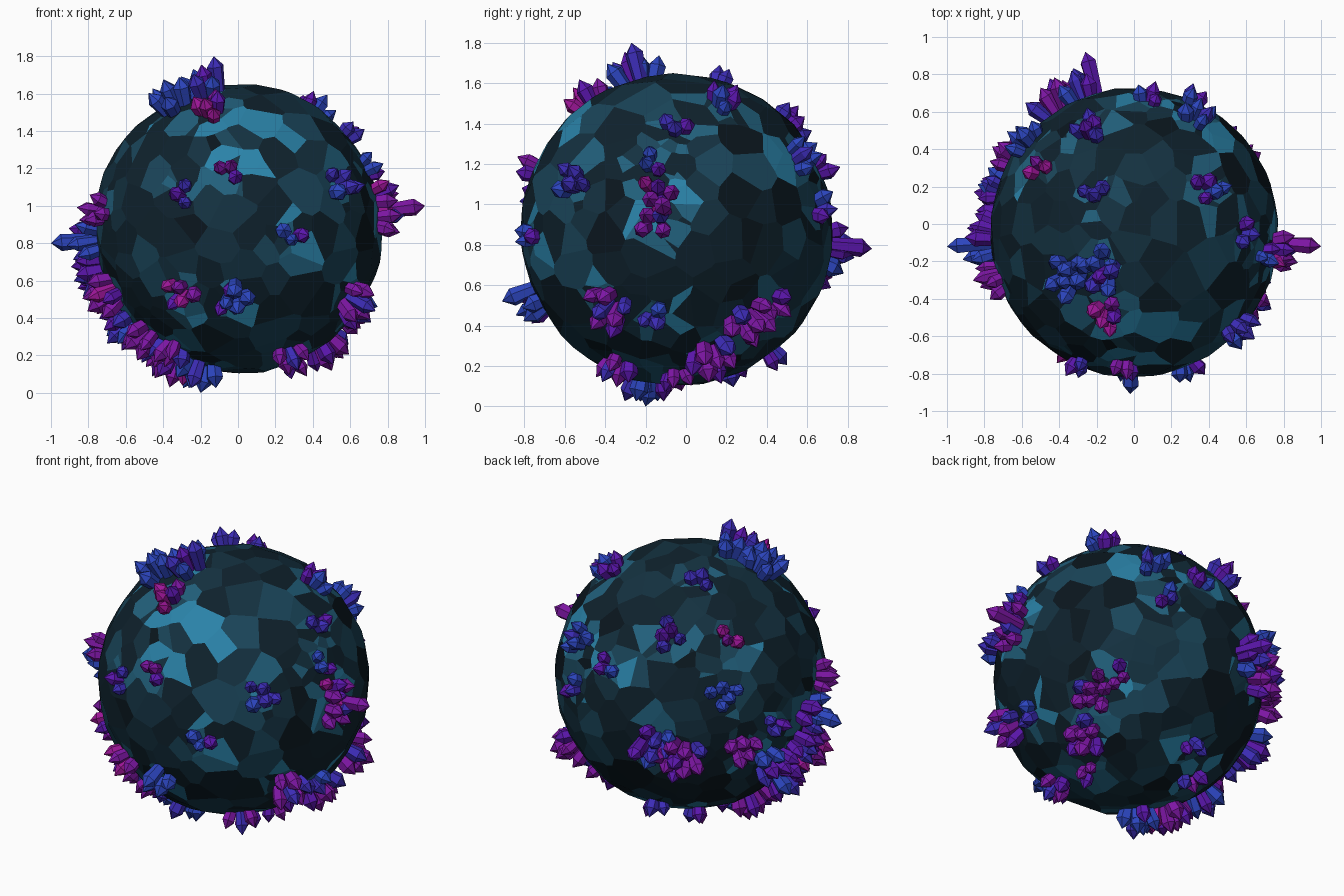
import bpy, bmesh, math, random
from mathutils import Vector

if "Cube" in bpy.data.objects:
    bpy.data.objects.remove(bpy.data.objects["Cube"])

random.seed(11)
C = Vector((0, -0.045, 0.875))   # rock centre
R = 0.768                        # rock radius


def material(name, rgb):
    m = bpy.data.materials.new(name)
    m.diffuse_color = (*rgb, 1)
    m.use_nodes = True
    m.node_tree.nodes["Principled BSDF"].inputs["Base Color"].default_value = m.diffuse_color
    return m


# Rock shades run dark teal to pale cyan, gem shades run blue to magenta
ROCK = [material("rock_%d" % i, (.003 * 1.5 ** i, .008 * 1.95 ** i, .013 * 1.98 ** i)) for i in range(6)]
GEM = [material("gem_%d" % i, (.025 + .02 * i * i, max(.008, .06 - .035 * i), .52 - .05 * i)) for i in range(5)]

# Cluster kinds: crystal count and length; hues: first gem shade
SIZES = {"small": (3, .10), "medium": (5, .125), "large": (7, .16), "huge": (9, .19)}
HUES = {"blue": [0, 0, 0, 1, 2], "indigo": [0, 1, 1, 2, 2], "violet": [1, 2, 3, 3, 3], "magenta": [2, 3, 3, 4, 4]}

# Clusters: longitude (0 front, 90 right) and latitude in degrees
CLUSTERS = [
    # front
    (-4, 24, "small", "violet"), (-23, 13, "small", "indigo"), (22, -3, "small", "indigo"),
    (47, 17, "medium", "indigo"), (-25, -26, "medium", "magenta"), (-3, -28, "medium", "blue"),
    # right
    (62, -28, "large", "violet"), (81, -33, "small", "indigo"), (80, 24, "small", "indigo"),
    (83, 13, "medium", "magenta"), (83, 4, "medium", "violet"), (90, 40, "small", "indigo"),
    (123, -34, "large", "violet"), (136, -28, "small", "violet"),
    # top
    (-57, 58, "large", "blue"), (-42, 70, "large", "blue"), (-19, 54, "medium", "magenta"),
    (119, 54, "medium", "indigo"), (-136, 68, "small", "indigo"), (-124, 38, "small", "magenta"),
    # back
    (-156, 41, "medium", "indigo"), (150, 27, "medium", "blue"), (174, 22, "small", "blue"),
    (157, 8, "small", "blue"), (-149, -11, "huge", "violet"), (-160, -6, "large", "indigo"),
    (-130, 15, "medium", "blue"), (-122, -10, "medium", "violet"), (-171, -52, "small", "indigo"),
    # left
    (-72, 7, "medium", "magenta"), (-106, -21, "large", "indigo"), (-107, -3, "small", "indigo"),
    # underside
    (-138, -62, "small", "violet"), (42, -58, "medium", "violet"), (87, -67, "small", "violet"),
    (111, -51, "large", "violet"), (-52, -54, "medium", "violet")]

# Long crystals that set the outline: tip point and gem shade
SPIKES = [((-1, -.12, .80), 0), ((1, -.12, 1.0), 3), ((-.13, -.27, 1.80), 1),
          ((-.26, .92, .78), 2), ((-.02, -.91, .52), 0), ((-.20, -.20, 0), 0)]
LOW, HIGH = (-.98, -.89, .02), (.975, .90, 1.78)


def direction(lon, lat):
    a, b = math.radians(lon), math.radians(lat)
    return Vector((math.sin(a) * math.cos(b), -math.cos(a) * math.cos(b), math.sin(b)))


def rand_dir():
    return Vector([random.gauss(0, 1) for _ in range(3)]).normalized()


def frame(d):
    t = d.orthogonal().normalized()
    return t, d.cross(t)


def add_crystal(bm, base, axis, length, r, mat):
    """Six-sided crystal flaring to a shoulder, then a short pointed tip."""
    u, v = frame(axis)
    spin = random.uniform(0, math.pi / 3)
    shoulder = max(length * .55, length - .055)
    rings = []
    for h, k in ((-.05, .7), (shoulder, 1)):
        rings.append([bm.verts.new(base + axis * h + (u * math.cos(spin + i * math.pi / 3)
                      + v * math.sin(spin + i * math.pi / 3)) * r * k) for i in range(6)])
    tip = bm.verts.new(base + axis * length)
    lo, hi = rings
    faces = [bm.faces.new(lo[::-1])]
    for i in range(6):
        j = (i + 1) % 6
        faces.append(bm.faces.new((lo[i], lo[j], hi[j], hi[i])))
        faces.append(bm.faces.new((hi[i], hi[j], tip)))
    for f in faces:
        f.material_index = mat


def finish(bm, name, mats):
    me = bpy.data.meshes.new(name)
    bm.to_mesh(me)
    bm.free()
    for m in mats:
        me.materials.append(m)
    bpy.context.collection.objects.link(bpy.data.objects.new(name, me))


def add_cluster(name, d, size, hue):
    """Spiral of crystals fanning out from the rock surface."""
    bm = bmesh.new()
    count, length = SIZES[size]
    u, v = frame(d)
    start = random.uniform(0, 6.28)
    spread = .034 * math.sqrt(count)
    for k in range(count):
        t = math.sqrt((k + .2) / count)
        a = start + k * 2.4
        side = u * math.cos(a) + v * math.sin(a)
        base = C + (d * R + side * spread * t).normalized() * (R - .01)
        axis = (d + side * .45 * t + rand_dir() * .08).normalized()
        h = length * (1.1 - .35 * t) * random.uniform(.9, 1.1) + .01
        # shorten crystals that would leave the overall bounds
        while h > .05 and any(not LOW[i] < (base + axis * h)[i] < HIGH[i] for i in range(3)):
            h *= .95
        r = random.uniform(.036, .047) * (.8 + length * 1.6)
        add_crystal(bm, base, axis, h, r, random.choice(HUES[hue]))
    finish(bm, name, GEM)


# Scattered clusters, plus a run curving from the left side to the base
groups = [(direction(lon, lat), size, hue) for lon, lat, size, hue in CLUSTERS]
run_start, run_end = direction(-85, -4), direction(-52, -71)
across = run_start.cross(run_end).normalized()
run_hues = ["blue", "indigo", "magenta", "indigo", "violet", "magenta", "blue"]
last = len(run_hues) - 1
for i, hue in enumerate(run_hues):
    sway = .09 * (-1) ** i if 0 < i < last else 0
    d = run_start.slerp(run_end, i / last) + across * sway
    groups.append((d.normalized(), "large", hue))
for n, (d, size, hue) in enumerate(groups):
    add_cluster("crystal_cluster_%02d" % n, d, size, hue)

# Outline crystals
bm = bmesh.new()
for tip, mat in SPIKES:
    d = Vector(tip) - C
    length = d.length - R
    d.normalize()
    add_crystal(bm, C + d * R, d, length, .046, mat)
finish(bm, "long_crystals", GEM)

# Rock facet directions: evenly scattered, with small facets round each cluster
cluster_dirs = [g[0] for g in groups]
seeds = []
for _ in range(270):
    options = [rand_dir() for _ in range(4)]
    seeds.append(max(options, key=lambda p: min([(p - s).length_squared for s in seeds], default=1)))
for d in cluster_dirs:
    for _ in range(11):
        seeds.append((d + rand_dir() * random.uniform(.05, .2)).normalized())

# Rock: each facet is a flat plane; corners come from the dual of the hull
hull = bmesh.new()
for s in seeds:
    hull.verts.new(s / (R * random.uniform(.996, 1.001)))
bmesh.ops.convex_hull(hull, input=hull.verts[:])
hull.faces.ensure_lookup_table()
hull.faces.index_update()
bm = bmesh.new()
corners = []
for f in hull.faces:
    f.normal_update()
    corners.append(bm.verts.new(C + f.normal / f.normal.dot(f.verts[0].co)))
patch = direction(20, 43)
for vert in hull.verts:
    if len(vert.link_faces) < 3:
        continue
    d = vert.co.normalized()
    u, v = frame(d)
    ring = sorted(vert.link_faces, key=lambda f: math.atan2(
        (f.calc_center_median() - vert.co).dot(v), (f.calc_center_median() - vert.co).dot(u)))
    face = bm.faces.new([corners[f.index] for f in ring])
    near = min((d - c).length for c in cluster_dirs) < .17
    face.material_index = random.choice([1, 1, 2, 3, 4, 4, 5] if near else [0, 1, 1, 1, 1, 2, 2, 2, 3])
    if (d - patch).length < .16:
        face.material_index = random.choice([4, 5])
hull.free()
finish(bm, "rock", ROCK)
